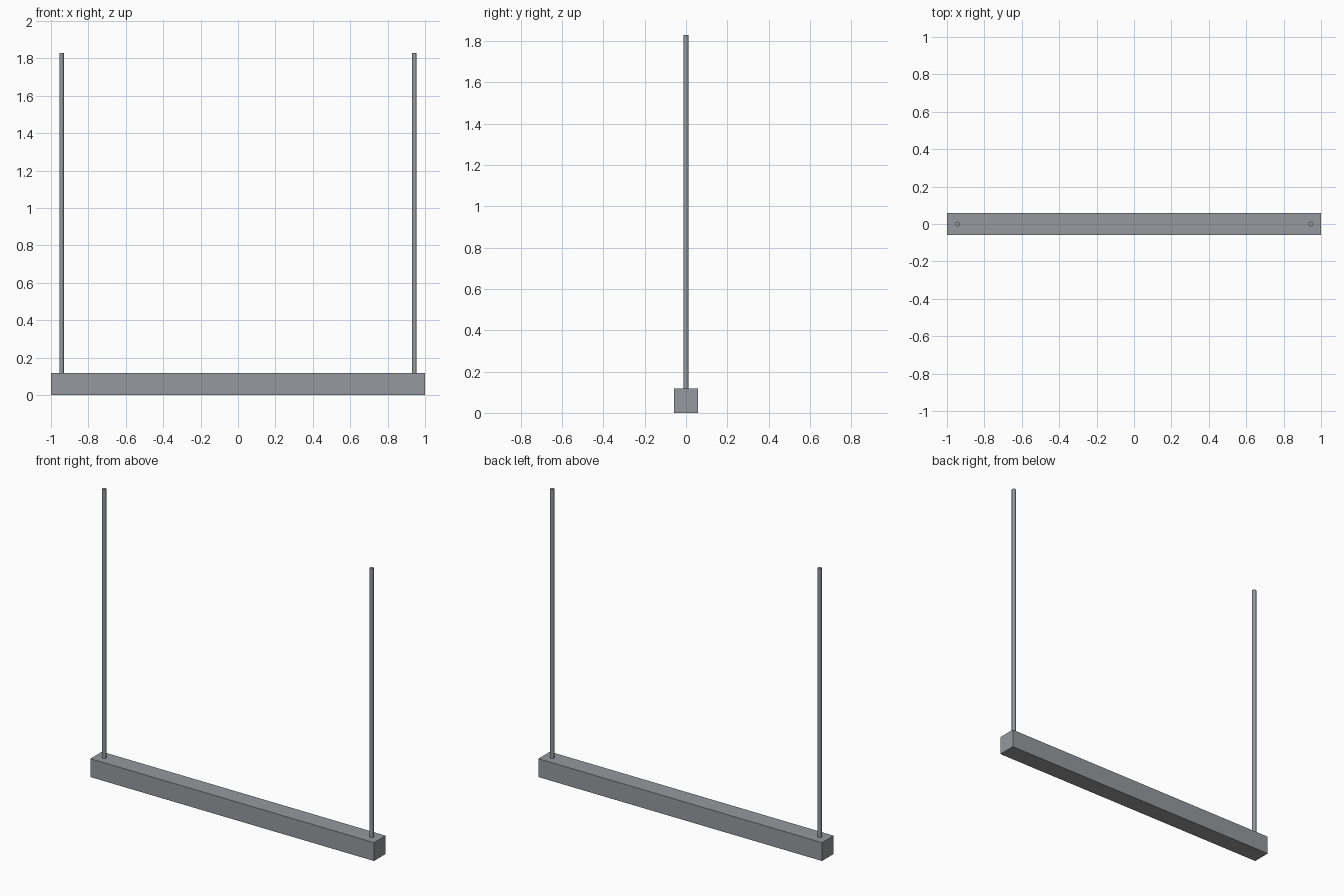
import bpy

cube = bpy.data.objects.get("Cube")
if cube:
    bpy.data.objects.remove(cube, do_unlink=True)


def make_material(name, rgb):
    mat = bpy.data.materials.new(name)
    mat.use_nodes = True
    color = (*rgb, 1)
    mat.diffuse_color = color
    mat.node_tree.nodes["Principled BSDF"].inputs["Base Color"].default_value = color
    return mat


def box(name, size, bottom, mat):
    bpy.ops.mesh.primitive_cube_add(size=1, location=(0, 0, bottom + size[2] / 2))
    obj = bpy.context.object
    obj.name = name
    obj.scale = size
    bpy.ops.object.transform_apply(location=False, rotation=False, scale=True)
    obj.data.materials.append(mat)
    return obj


LENGTH, DEPTH, HEIGHT = 2.0, 0.117, 0.117
PLATE = 0.004
ROD_TOP, ROD_X, ROD_RADIUS = 1.83, 0.943, 0.0125

housing_grey = make_material("housing grey", (0.30, 0.318, 0.337))
diffuser_grey = make_material("diffuser grey", (0.31, 0.31, 0.31))
rod_grey = make_material("rod grey", (0.30, 0.318, 0.337))

# Long square housing with a thin plate on its underside
box("housing", (LENGTH, DEPTH, HEIGHT - PLATE), PLATE, housing_grey)
box("diffuser_plate", (LENGTH, DEPTH, PLATE), 0, diffuser_grey)

# Suspension rods near both ends
for side, x in (("right", -ROD_X), ("left", ROD_X)):
    bpy.ops.mesh.primitive_cylinder_add(
        vertices=16, radius=ROD_RADIUS, depth=ROD_TOP - HEIGHT,
        location=(x, 0, (ROD_TOP + HEIGHT) / 2))
    rod = bpy.context.object
    rod.name = side + "_rod"
    rod.data.materials.append(rod_grey)
    bpy.ops.object.shade_smooth_by_angle()
